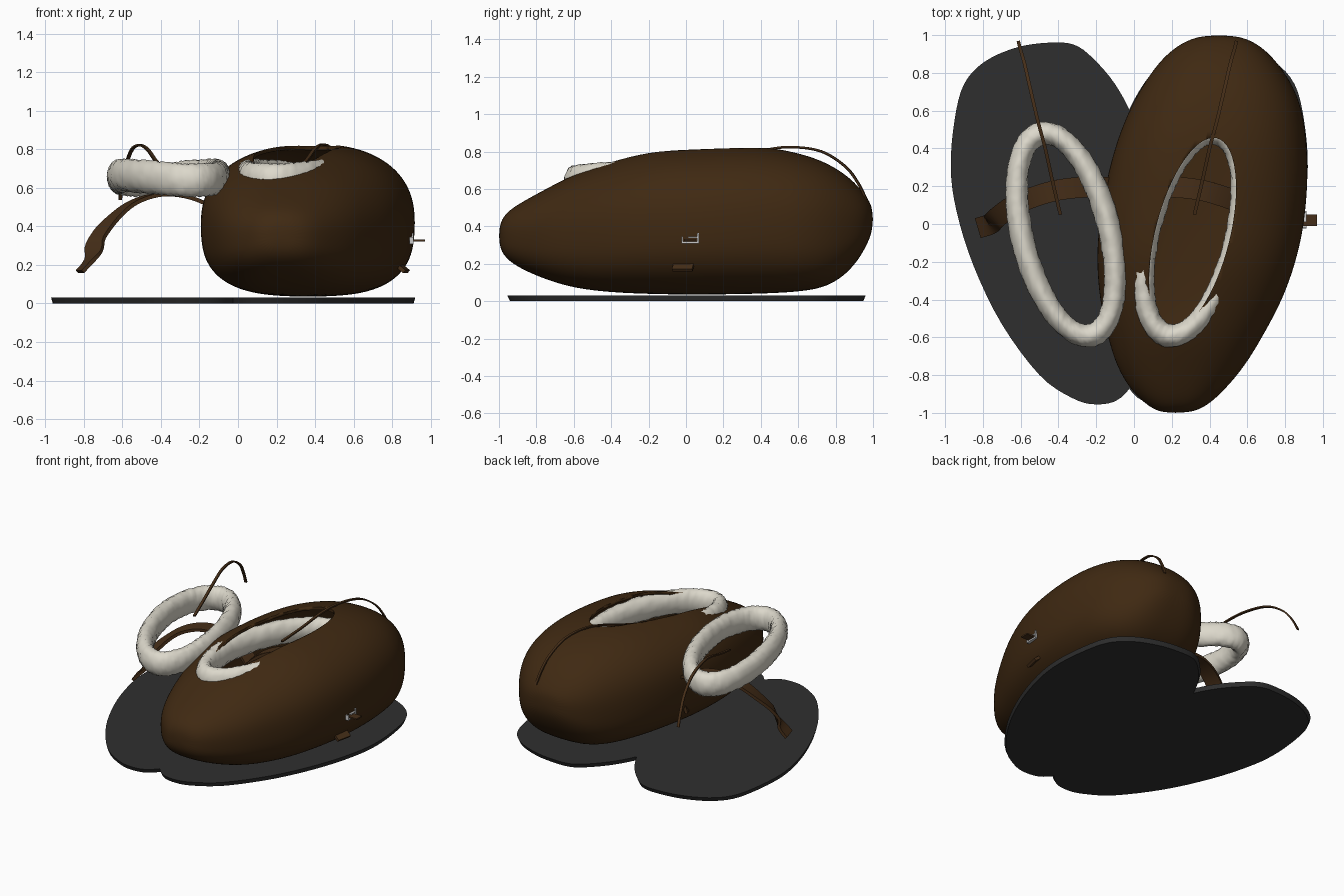
import bpy, bmesh, math, random
from mathutils import Vector

if "Cube" in bpy.data.objects:
    bpy.data.objects.remove(bpy.data.objects["Cube"])

random.seed(4)
MID = -0.025          # mirror plane between the two slippers


def material(name, col):
    m = bpy.data.materials.new(name)
    m.diffuse_color = (*col, 1)
    m.use_nodes = True
    m.node_tree.nodes["Principled BSDF"].inputs["Base Color"].default_value = m.diffuse_color
    return m


BROWN = material("brown suede", (0.05, 0.022, 0.006))
STRAP = material("strap brown", (0.06, 0.027, 0.009))
FUR = material("cream fleece", (0.72, 0.69, 0.60))
RUBBER = material("dark rubber", (0.028, 0.028, 0.028))
METAL = material("silver metal", (0.6, 0.6, 0.6))


def make(name, verts, faces, mat, angle=50):
    me = bpy.data.meshes.new(name)
    me.from_pydata([tuple(v) for v in verts], [], faces)
    bm = bmesh.new()
    bm.from_mesh(me)
    bmesh.ops.recalc_face_normals(bm, faces=bm.faces)
    bm.to_mesh(me)
    bm.free()
    ob = bpy.data.objects.new(name, me)
    bpy.context.collection.objects.link(ob)
    if mat:
        me.materials.append(mat)
    bpy.ops.object.select_all(action='DESELECT')
    ob.select_set(True)
    bpy.context.view_layer.objects.active = ob
    bpy.ops.object.shade_smooth_by_angle(angle=math.radians(angle))
    return ob


def flip(p):
    return Vector((2 * MID - p[0], p[1], p[2]))


def tube(rings, closed=False):
    """Faces and vertices joining equal rings; ends capped unless closed."""
    n, k = len(rings[0]), len(rings)
    verts = [v for r in rings for v in r]
    faces = [(i * n + j, i * n + (j + 1) % n, (i + 1) % k * n + (j + 1) % n, (i + 1) % k * n + j)
             for i in range(k if closed else k - 1) for j in range(n)]
    if not closed:
        faces += [tuple(range(n)), tuple(range((k - 1) * n, k * n))]
    return verts, faces


def smooth_path(pts, steps=6, closed=False):
    pts = [Vector(p) for p in pts]
    n = len(pts)
    get = (lambda i: pts[i % n]) if closed else (lambda i: pts[max(0, min(n - 1, i))])
    out = []
    for i in range(n if closed else n - 1):
        a, b, c, d = get(i - 1), get(i), get(i + 1), get(i + 2)
        for s in range(steps):
            t = s / steps
            out.append(0.5 * (2 * b + (c - a) * t + (2 * a - 5 * b + 4 * c - d) * t * t
                              + (3 * b - a - 3 * c + d) * t ** 3))
    if not closed:
        out.append(pts[-1])
    return out


def ribbon(name, pts, width, thick, mat):
    path = smooth_path(pts)
    rings = []
    for i, p in enumerate(path):
        t = (path[min(i + 1, len(path) - 1)] - path[max(i - 1, 0)]).normalized()
        s = t.cross(Vector((0, 0, 1))).normalized()
        u = s.cross(t)
        rings.append([p + s * a * width / 2 + u * b * thick / 2
                      for a, b in ((-1, -1), (1, -1), (1, 1), (-1, 1))])
    return make(name, *tube(rings), mat, 40)


# --- soles: one outline, mirrored
outline = [(-0.97, 0.3), (-0.95, 0.55), (-0.9, 0.74), (-0.79, 0.86), (-0.62, 0.935), (-0.45, 0.96),
           (-0.32, 0.95), (-0.22, 0.88), (-0.1, 0.74), (0.0, 0.55), (0.08, 0.3), (0.13, 0.0),
           (0.14, -0.25), (0.11, -0.5), (0.04, -0.76), (-0.07, -0.92), (-0.2, -0.955),
           (-0.33, -0.92), (-0.5, -0.8), (-0.7, -0.53), (-0.85, -0.22), (-0.94, 0.07)]
edge = smooth_path([(x, y, 0) for x, y in outline], 4, True)
ctr = Vector((-0.42, 0, 0))
sole = [[ctr + (p - ctr) * s + Vector((0, 0, z)) for p in edge] for s, z in ((0.985, 0.0), (1.0, 0.03))]
make("left_sole", *tube(sole), RUBBER, 30)
make("right_sole", *tube([[flip(p) for p in r] for r in sole]), RUBBER, 30)

# --- right slipper upper: lofted sections (y, x left, x right, z bottom, z top)
sections = [(-1.0, 0.15, 0.29, 0.30, 0.40), (-0.97, 0.08, 0.38, 0.23, 0.47),
            (-0.88, -0.02, 0.48, 0.17, 0.53), (-0.75, -0.095, 0.59, 0.115, 0.60),
            (-0.6, -0.14, 0.68, 0.068, 0.68), (-0.4, -0.185, 0.79, 0.045, 0.75),
            (-0.2, -0.2, 0.86, 0.037, 0.81), (0.0, -0.19, 0.905, 0.033, 0.825),
            (0.25, -0.145, 0.925, 0.035, 0.833), (0.45, -0.09, 0.915, 0.04, 0.825),
            (0.62, -0.02, 0.89, 0.05, 0.79), (0.76, 0.06, 0.83, 0.075, 0.74),
            (0.88, 0.15, 0.74, 0.16, 0.66), (0.96, 0.25, 0.65, 0.28, 0.57), (1.0, 0.36, 0.54, 0.38, 0.50)]
rings = []
for y, xl, xr, zb, zt in sections:
    zm = zb + (zt - zb) * 0.49
    ring = []
    for j in range(32):
        a = 2 * math.pi * j / 32
        c, s = math.cos(a), math.sin(a)
        e = 2 / (2.3 if s > 0 else 2.8)
        ring.append(Vector(((xl + xr) / 2 + (xr - xl) / 2 * math.copysign(abs(c) ** e, c), y,
                            zm + ((zt - zm) if s > 0 else (zm - zb)) * math.copysign(abs(s) ** e, s))))
    rings.append(ring)
upper = make("right_upper", *tube(rings), BROWN, 60)
sub = upper.modifiers.new("smooth", 'SUBSURF')
sub.levels = sub.render_levels = 2
sol = upper.modifiers.new("lining", 'SOLIDIFY')
sol.thickness, sol.offset = 0.02, -1

# --- foot opening, cut with an elliptical prism
TILT = math.radians(14.2)


def oval(a, b, t, z):
    """Point on the left slipper's tilted opening ellipse."""
    u, v = a * math.cos(t), b * math.sin(t)
    return Vector((-0.36 - u * math.sin(TILT) + v * math.cos(TILT),
                   -0.055 + u * math.cos(TILT) + v * math.sin(TILT), z))


cut = [[flip(oval(0.525, 0.197, 2 * math.pi * i / 64, z)) for i in range(64)] for z in (0.5, 1.2)]
cutter = make("opening_cutter", *tube(cut), None)
cutter.hide_render = True
cutter.hide_set(True)
cutter.display_type = 'WIRE'
bo = upper.modifiers.new("opening", 'BOOLEAN')
bo.operation, bo.object, bo.solver = 'DIFFERENCE', cutter, 'EXACT'

# --- fleece collars: slightly rough oval rings
collar = []
for i in range(120):
    t = 2 * math.pi * i / 120
    ring = []
    for j in range(20):
        p = 2 * math.pi * j / 20
        r = 1 + random.uniform(-0.05, 0.05)
        w = 0.062 * math.cos(p) * r
        ring.append(oval(0.55 + w, 0.23 + w, t,
                         0.652 - 0.012 * math.cos(2 * t) + 0.086 * math.sin(p) * r))
    collar.append(ring)
make("left_collar", *tube(collar, True), FUR, 80)
make("right_collar", *tube([[flip(p) for p in r] for r in collar], True), FUR, 80)

# --- instep straps
strap = [(-0.82, -0.02, 0.165), (-0.76, 0.0, 0.24), (-0.73, 0.03, 0.34), (-0.65, 0.09, 0.44),
         (-0.54, 0.14, 0.525), (-0.4, 0.18, 0.565), (-0.25, 0.195, 0.55), (-0.1, 0.19, 0.48),
         (0.02, 0.17, 0.36), (0.07, 0.15, 0.22)]
ribbon("left_strap", strap, 0.11, 0.02, STRAP)
shift = [0.105, 0.08, 0.05, 0.02]
ribbon("right_strap", [flip(p) + Vector((shift[i] if i < 4 else 0, 0, 0)) for i, p in enumerate(strap)],
       0.11, 0.02, STRAP)

# --- laces arching over the heel
lace = [(-0.39, 0.05, 0.70), (-0.43, 0.22, 0.745), (-0.47, 0.4, 0.80), (-0.51, 0.55, 0.822),
        (-0.55, 0.72, 0.80), (-0.58, 0.85, 0.72), (-0.6, 0.92, 0.63), (-0.612, 0.965, 0.54)]
ribbon("left_lace", lace, 0.018, 0.01, STRAP)
ribbon("right_lace", [flip(p) + Vector((-0.02 + 0.0, 0, 0.003)) for p in lace], 0.018, 0.01, STRAP)


# --- strap tab and small buckle on the outer side
def box(name, lo, hi, mat):
    r = [[Vector((x, y, z)) for x, y in ((lo[0], lo[1]), (hi[0], lo[1]), (hi[0], hi[1]), (lo[0], hi[1]))]
         for z in (lo[2], hi[2])]
    return make(name, *tube(r), mat, 30)


box("strap_tab", (0.86, -0.01, 0.322), (0.97, 0.05, 0.332), STRAP)
for k, (y0, y1, z0, z1) in enumerate([(-0.025, 0.07, 0.308, 0.318), (0.06, 0.07, 0.318, 0.365),
                                      (-0.025, -0.015, 0.318, 0.345), (0.01, 0.06, 0.337, 0.345)]):
    box("buckle_bar_%d" % (k + 1), (0.89, y0, z0), (0.912, y1, z1), METAL)
